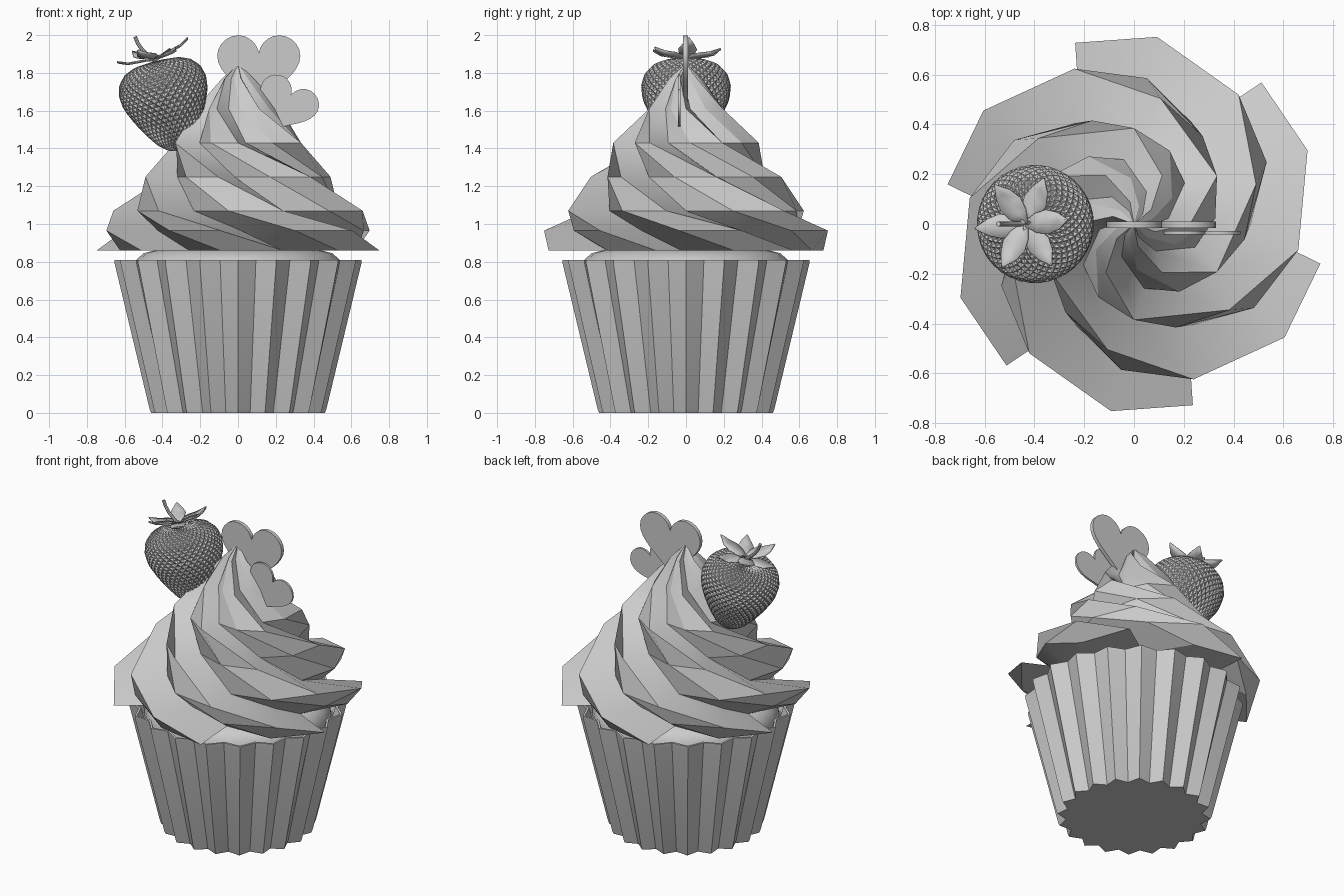
import bpy, bmesh, math
from mathutils import Matrix, Vector

if "Cube" in bpy.data.objects:
    bpy.data.objects.remove(bpy.data.objects["Cube"])

def polar(r, deg, z):
    a = math.radians(deg)
    return (r * math.cos(a), r * math.sin(a), z)

def finish(name, bm, smooth=None, matrix=None):
    bmesh.ops.recalc_face_normals(bm, faces=bm.faces)
    me = bpy.data.meshes.new(name)
    bm.to_mesh(me)
    bm.free()
    ob = bpy.data.objects.new(name, me)
    bpy.context.collection.objects.link(ob)
    if matrix:
        ob.matrix_world = matrix
    if smooth:
        bpy.ops.object.select_all(action='DESELECT')
        ob.select_set(True)
        bpy.context.view_layer.objects.active = ob
        bpy.ops.object.shade_smooth_by_angle(angle=math.radians(smooth))
    return ob

def loft(bm, rings, cap_bottom=True, cap_top=True):
    vs = [[bm.verts.new(p) for p in ring] for ring in rings]
    n = len(vs[0])
    for lo, hi in zip(vs, vs[1:]):
        for i in range(n):
            j = (i + 1) % n
            bm.faces.new((lo[i], lo[j], hi[j], hi[i]))
    if cap_bottom:
        bm.faces.new(vs[0][::-1])
    if cap_top:
        bm.faces.new(vs[-1])
    return vs

# Pleated paper wrapper: 20 zigzag pleats, closed floor, thin rim
def pleats(r_out, r_in, z):
    return [polar(r_out if i % 2 == 0 else r_in, i * 9, z) for i in range(40)]

bm = bmesh.new()
loft(bm, [pleats(.46, .41, 0), pleats(.468, .417, .02), pleats(.653, .602, .79),
          pleats(.655, .605, .81), pleats(.64, .59, .81), pleats(.61, .56, .70)], True, False)
finish("wrapper", bm, 30)

# Cake body inside the wrapper
bm = bmesh.new()
cake = [(.45, .3), (.565, .72), (.55, .80), (.50, .845), (.40, .87)]
loft(bm, [[polar(r, i * 15, z) for i in range(24)] for r, z in cake])
finish("cake", bm, 40)

# Piped frosting: six saw-tooth blades that twist as they rise
# (ridge radius, ridge angle, height, valley ratio, middle ratio)
levels = [(.765, -12, .86, .62, .88), (.757, -37, .965, .66, .88), (.668, -69, 1.07, .70, .88),
          (.515, -102, 1.25, .70, .87), (.385, -150, 1.43, .68, .85),
          (.225, -180, 1.61, .62, .82), (.09, -200, 1.77, .6, .82)]
rings = []
for r, a, z, valley, mid in levels:
    ring = []
    for k in range(6):
        b = a + 60 * k
        ring += [polar(r, b, z), polar(r * valley, b + 9, z), polar(r * mid, b + 34, z)]
    rings.append(ring)
bm = bmesh.new()
vs = loft(bm, rings, True, False)
apex = bm.verts.new((0, 0, 1.85))
top = vs[-1]
for i in range(len(top)):
    bm.faces.new((top[i], top[(i + 1) % len(top)], apex))
finish("frosting", bm, 30)

# Strawberry frame: origin at its tip, local z along its leaning axis
berry = Matrix.Translation((-.315, 0, 1.39)) @ Matrix.Rotation(math.radians(-14), 4, 'Y')

# Strawberry body: staggered rings make diamonds, each poked into a dimple
profile = [(0, .02), (.012, .055), (.05, .10), (.12, .15), (.20, .195), (.28, .23),
           (.35, .238), (.41, .222), (.455, .18), (.48, .12), (.488, .03)]

def sample(t):
    f = t * (len(profile) - 1)
    i = min(int(f), len(profile) - 2)
    (z0, r0), (z1, r1) = profile[i], profile[i + 1]
    f -= i
    return z0 + (z1 - z0) * f, r0 + (r1 - r0) * f

bm = bmesh.new()
R, N = 36, 36
vs = []
for j in range(R):
    z, r = sample(j / (R - 1))
    vs.append([bm.verts.new(polar(r, (i + .5 * (j % 2)) * 360 / N, z)) for i in range(N)])
diamonds = []
for j in range(R - 2):
    for i in range(N):
        left = i if j % 2 else (i - 1) % N
        right = (left + 1) % N
        diamonds.append(bm.faces.new((vs[j][i], vs[j + 1][right], vs[j + 2][i], vs[j + 1][left])))
for j, k in ((0, 1), (R - 1, R - 2)):
    for i in range(N):
        o = i if k % 2 else (i + 1) % N
        if j == 0:
            bm.faces.new((vs[j][i], vs[j][(i + 1) % N], vs[k][o]))
        else:
            o = (i + 1) % N if j % 2 else i
            bm.faces.new((vs[j][i], vs[k][o], vs[j][(i + 1) % N]))
    bm.faces.new(vs[j])
bmesh.ops.recalc_face_normals(bm, faces=bm.faces)
bmesh.ops.poke(bm, faces=diamonds, offset=-.010)
finish("strawberry", bm, matrix=berry)

# Strawberry leaves: six pointed blades with a fold along the middle
leaf = [(.0, .012, .0), (.05, .04, .012), (.10, .05, .018), (.15, .035, .025), (.20, .003, .05)]
for k in range(6):
    bm = bmesh.new()
    rows = [[bm.verts.new((x, s * w, z + (.008 if s else 0))) for s in (-1, 0, 1)] for x, w, z in leaf]
    for a, b in zip(rows, rows[1:]):
        for i in range(2):
            bm.faces.new((a[i], a[i + 1], b[i + 1], b[i]))
    ob = finish(f"strawberry_leaf_{k + 1}", bm, 30,
                berry @ Matrix.Translation((0, 0, .488)) @ Matrix.Rotation(math.radians(5 + 60 * k), 4, 'Z')
                @ Matrix.Rotation(math.radians((-6, 4)[k % 2]), 4, 'Y'))
    sol = ob.modifiers.new("thickness", 'SOLIDIFY')
    sol.thickness = .006

# Strawberry stem: a short curved tube
path = [(-.43, 1.85), (-.465, 1.885), (-.505, 1.92), (-.53, 1.955), (-.545, 1.992)]
bm = bmesh.new()
rings = []
for i, (x, z) in enumerate(path):
    (x0, z0), (x1, z1) = path[max(i - 1, 0)], path[min(i + 1, len(path) - 1)]
    side = Vector((z1 - z0, 0, x0 - x1)).normalized()
    rings.append([Vector((x, 0, z)) + .01 * (math.cos(t) * side + math.sin(t) * Vector((0, 1, 0)))
                  for t in (math.tau * k / 8 for k in range(8))])
loft(bm, rings)
finish("strawberry_stem", bm, 40)

# Flat heart toppers
def heart(name, x, y, z, scale, tilt, thick):
    outline = []
    for i in range(48):
        t = math.tau * i / 48
        outline.append((scale * 16 * math.sin(t) ** 3,
                        scale * (13 * math.cos(t) - 5 * math.cos(2 * t) - 2 * math.cos(3 * t) - math.cos(4 * t))))
    bm = bmesh.new()
    loft(bm, [[(px, s * thick / 2, pz) for px, pz in outline] for s in (-1, 1)])
    finish(name, bm, 30, Matrix.Translation((x, y, z)) @ Matrix.Rotation(math.radians(tilt), 4, 'Y'))

heart("large_heart", .11, -.003, 1.835, .01375, 0, .025)
heart("small_heart", .255, -.035, 1.635, .0103, 28, .014)
